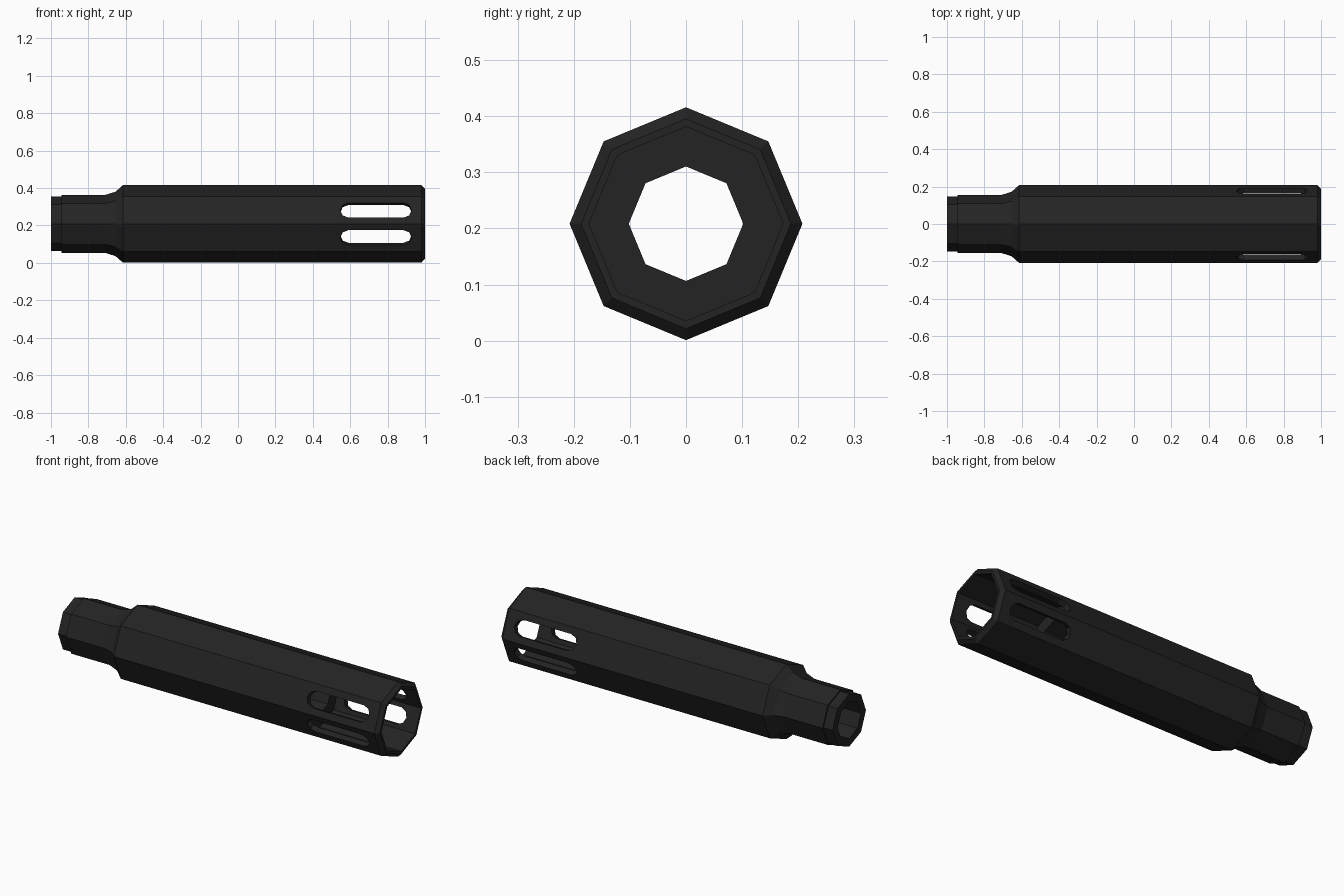
import bpy, bmesh, math
from mathutils import Vector

if "Cube" in bpy.data.objects:
    bpy.data.objects.remove(bpy.data.objects["Cube"])

SIDES, R = 8, 0.2075
CZ = R + 0.001

mat = bpy.data.materials.new("matte black metal")
mat.diffuse_color = (0.017, 0.017, 0.017, 1)
mat.use_nodes = True
mat.node_tree.nodes["Principled BSDF"].inputs["Base Color"].default_value = mat.diffuse_color


def make_object(name, bm):
    bmesh.ops.recalc_face_normals(bm, faces=bm.faces)
    me = bpy.data.meshes.new(name)
    bm.to_mesh(me)
    bm.free()
    me.materials.append(mat)
    ob = bpy.data.objects.new(name, me)
    bpy.context.collection.objects.link(ob)
    return ob


def lathe(name, profile):
    """Revolve a closed (x, radius) loop into an octagonal tube along x."""
    bm = bmesh.new()
    rings = []
    for x, r in profile:
        rings.append([bm.verts.new((x, r * math.cos(a), CZ + r * math.sin(a)))
                      for a in (2 * math.pi * i / SIDES for i in range(SIDES))])
    for a, b in zip(rings, rings[1:] + rings[:1]):
        for i in range(SIDES):
            j = (i + 1) % SIDES
            bm.faces.new((a[i], a[j], b[j], b[i]))
    return make_object(name, bm)


def slot_cutter(name, angle):
    """Rounded slot prism pushed radially through one wall."""
    n = Vector((0, math.cos(angle), math.sin(angle)))
    t = Vector((0, -math.sin(angle), math.cos(angle)))
    hw = 0.043
    outline = []
    for cx, start in ((0.885, -90), (0.59, 90)):
        for k in range(5):
            a = math.radians(start + 45 * k)
            outline.append((cx + hw * math.cos(a), hw * math.sin(a)))
    bm = bmesh.new()
    loops = [[bm.verts.new(Vector((x, 0, CZ)) + t * s + n * d) for x, s in outline]
             for d in (0.12, 0.25)]
    bm.faces.new(loops[0])
    bm.faces.new(loops[1])
    for i in range(len(outline)):
        j = (i + 1) % len(outline)
        bm.faces.new((loops[0][i], loops[0][j], loops[1][j], loops[1][i]))
    ob = make_object(name, bm)
    ob.hide_render = True
    return ob


# Tube: stepped neck, flared shoulder, chamfered muzzle, wide chamber, narrow bore
tube = lathe("muzzle_tube", [
    (-1.0, 0.146), (-0.945, 0.146), (-0.945, 0.155), (-0.71, 0.155),
    (-0.655, 0.172), (-0.615, R), (0.98, R), (1.0, 0.187),
    (1.0, 0.173), (0.5, 0.173), (0.5, 0.102), (-1.0, 0.102)])

# Four vent slots, two on each side
for deg in (22.5, -22.5, 157.5, 202.5):
    cutter = slot_cutter("slot_cutter", math.radians(deg))
    mod = tube.modifiers.new("vent", 'BOOLEAN')
    mod.operation, mod.solver, mod.object = 'DIFFERENCE', 'EXACT', cutter
    bpy.context.view_layer.objects.active = tube
    bpy.ops.object.modifier_apply(modifier=mod.name)
    bpy.data.objects.remove(cutter)
